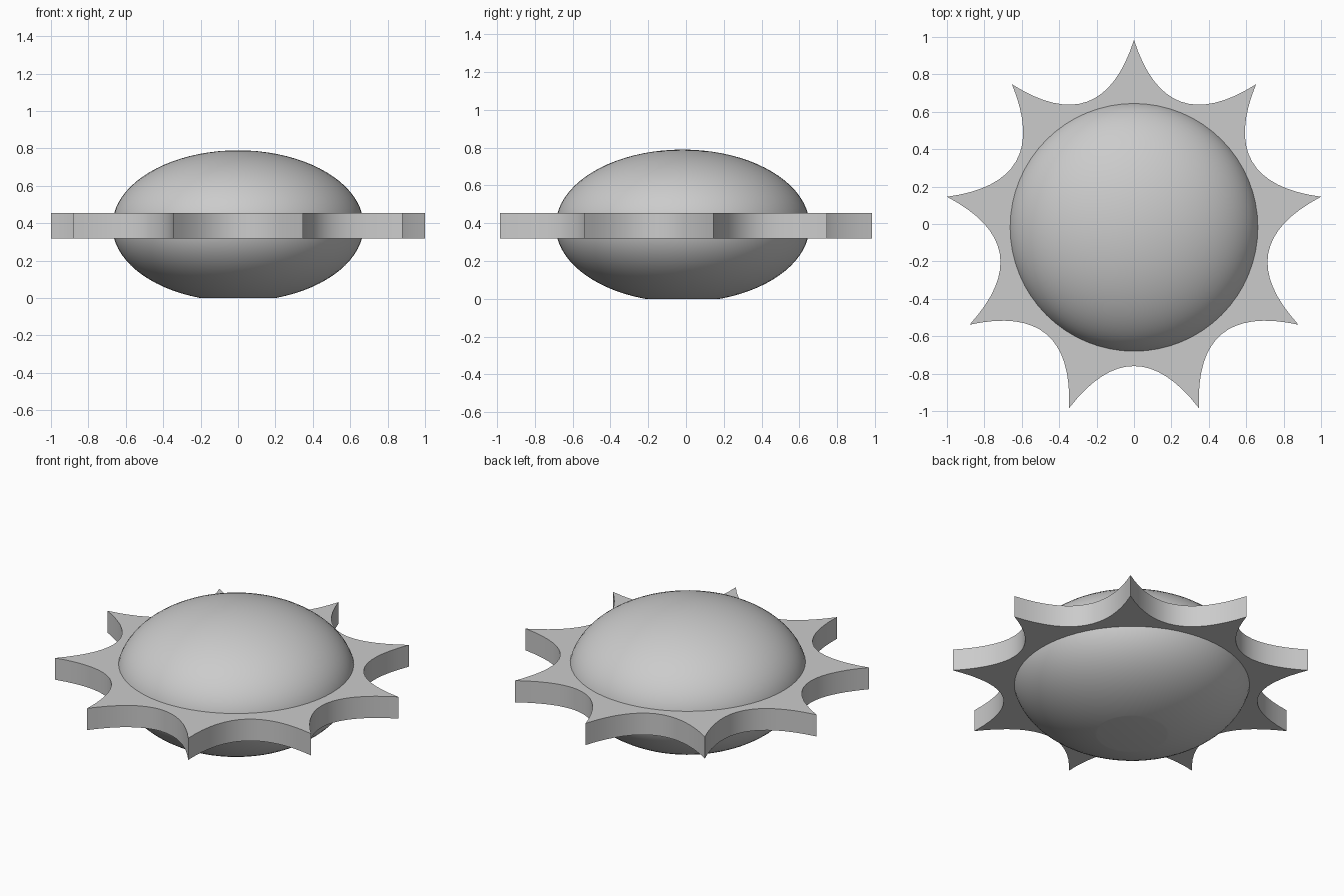
import bpy, bmesh, math
from mathutils import Vector, Matrix

cube = bpy.data.objects.get("Cube")
if cube:
    bpy.data.objects.remove(cube, do_unlink=True)

gray = bpy.data.materials.new("light gray")
gray.use_nodes = True
gray.diffuse_color = (0.6, 0.6, 0.6, 1)
gray.node_tree.nodes["Principled BSDF"].inputs["Base Color"].default_value = (0.6, 0.6, 0.6, 1)


def finish(bm, name, location):
    """Turn a bmesh into a gray object, smooth with sharp edges kept."""
    bmesh.ops.recalc_face_normals(bm, faces=bm.faces[:])
    mesh = bpy.data.meshes.new(name)
    bm.to_mesh(mesh)
    bm.free()
    mesh.materials.append(gray)
    obj = bpy.data.objects.new(name, mesh)
    obj.location = location
    bpy.context.collection.objects.link(obj)
    bpy.ops.object.select_all(action='DESELECT')
    obj.select_set(True)
    bpy.context.view_layer.objects.active = obj
    bpy.ops.object.shade_smooth_by_angle(angle=math.radians(30))
    return obj


# Flattened ball with a flat underside
MID = 0.386
bm = bmesh.new()
bmesh.ops.create_uvsphere(bm, u_segments=64, v_segments=40, radius=1)
bmesh.ops.transform(bm, matrix=Matrix.Diagonal((0.672, 0.672, 0.404, 1)), verts=bm.verts[:])
cut = bmesh.ops.bisect_plane(bm, geom=bm.verts[:] + bm.edges[:] + bm.faces[:],
                             plane_co=(0, 0, -MID), plane_no=(0, 0, -1), clear_outer=True)
rim = [e for e in cut["geom_cut"] if isinstance(e, bmesh.types.BMEdge)]
bmesh.ops.contextual_create(bm, geom=rim)
finish(bm, "flattened_ball", (0, -0.018, MID))

# Nine-pointed ring plate with scooped curves between the tips
POINTS, STEPS = 9, 16
TIP, VALLEY, THICK = 1.0154, 0.729, 0.135
half = math.pi / POINTS
control = 2 * VALLEY - TIP * math.cos(half)


def polar(radius, angle):
    return Vector((radius * math.sin(angle), radius * math.cos(angle), 0))


bm = bmesh.new()
outline = []
for i in range(POINTS):
    a = polar(TIP, 2 * half * i)
    b = polar(control, 2 * half * i + half)
    c = polar(TIP, 2 * half * (i + 1))
    for s in range(STEPS):
        t = s / STEPS
        outline.append(bm.verts.new(a * (1 - t) ** 2 + b * 2 * t * (1 - t) + c * t * t))
base = bm.faces.new(outline)
top = bmesh.ops.extrude_face_region(bm, geom=[base])
bmesh.ops.translate(bm, vec=(0, 0, THICK),
                    verts=[v for v in top["geom"] if isinstance(v, bmesh.types.BMVert)])
finish(bm, "star_plate", (0, -0.0306, MID - THICK / 2))
